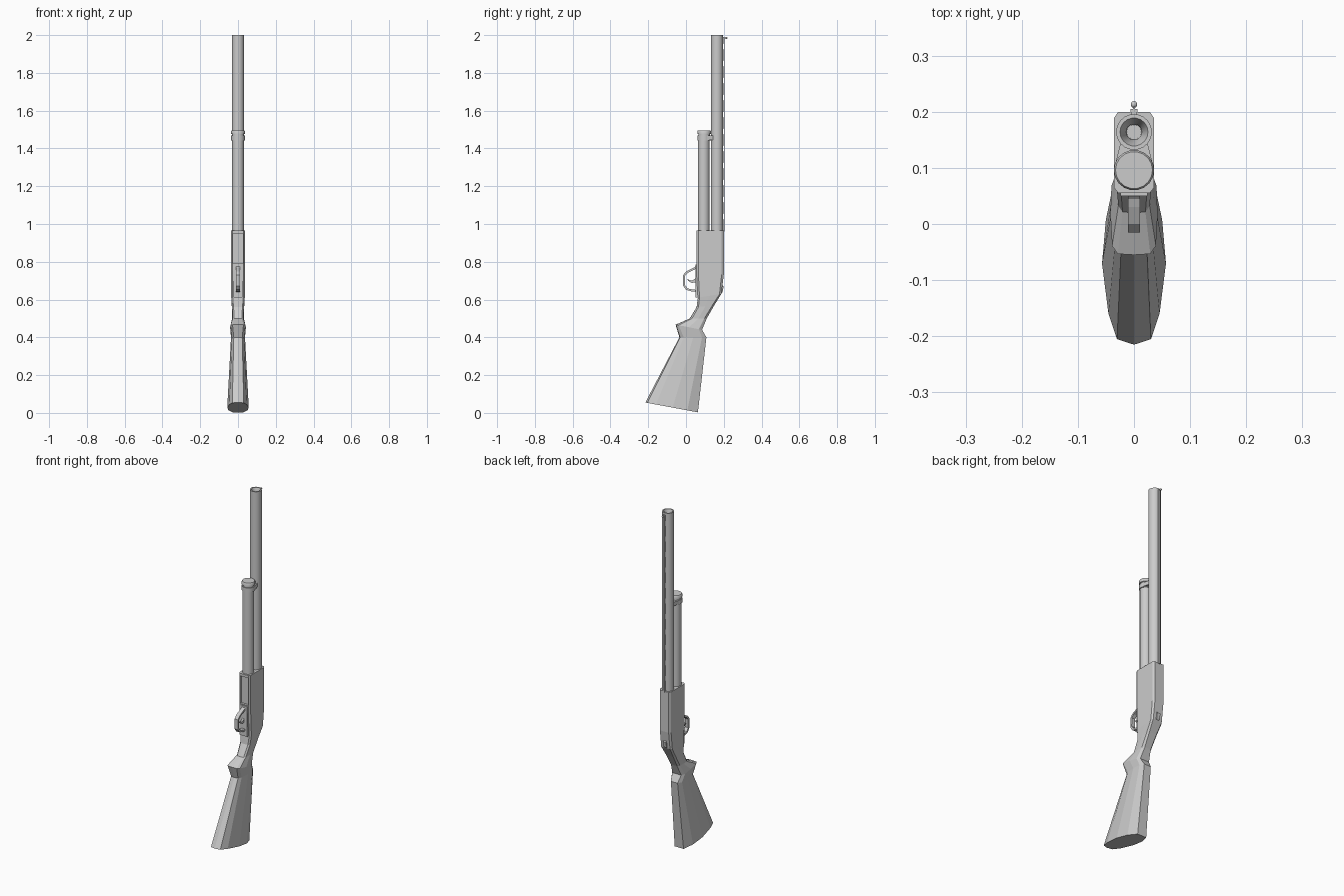
import bpy, bmesh, math
from mathutils import Vector

if "Cube" in bpy.data.objects:
    bpy.data.objects.remove(bpy.data.objects["Cube"], do_unlink=True)

grey = bpy.data.materials.new("plain_grey")
grey.use_nodes = True
grey.diffuse_color = (0.6, 0.6, 0.6, 1)
grey.node_tree.nodes["Principled BSDF"].inputs["Base Color"].default_value = (0.6, 0.6, 0.6, 1)


def finish(name, bm, smooth=False):
    bmesh.ops.recalc_face_normals(bm, faces=bm.faces)
    mesh = bpy.data.meshes.new(name)
    bm.to_mesh(mesh)
    bm.free()
    mesh.materials.append(grey)
    ob = bpy.data.objects.new(name, mesh)
    bpy.context.scene.collection.objects.link(ob)
    if smooth:
        bpy.ops.object.select_all(action="DESELECT")
        ob.select_set(True)
        bpy.context.view_layer.objects.active = ob
        bpy.ops.object.shade_smooth_by_angle(angle=math.radians(35))
    return ob


def loft(name, rings, smooth=False):
    """Skin a list of equal closed rings and cap both ends."""
    bm = bmesh.new()
    rows = [[bm.verts.new(p) for p in ring] for ring in rings]
    n = len(rows[0])
    for a, b in zip(rows, rows[1:]):
        for i in range(n):
            j = (i + 1) % n
            bm.faces.new((a[i], a[j], b[j], b[i]))
    bm.faces.new(rows[0])
    bm.faces.new(rows[-1])
    return finish(name, bm, smooth)


def turned(name, y, profile, sides=18):
    """Round part about a vertical axis, profile is (radius, z)."""
    angles = [2 * math.pi * i / sides for i in range(sides)]
    return loft(name, [[(r * math.cos(a), y + r * math.sin(a), z) for a in angles]
                       for r, z in profile], True)


def side_prism(name, outline, half):
    """Extrude a (y, z) outline across x."""
    return loft(name, [[(x, y, z) for y, z in outline] for x in (-half, half)])


def box(name, x, y0, y1, z0, z1):
    return side_prism(name, [(y0, z0), (y1, z0), (y1, z1), (y0, z1)], x)


# Cross-sections: (share of depth from front to back, share of half width)
BOXY = [(0, 0), (0, 0.78), (0.07, 1), (0.5, 1), (0.92, 1), (1, 0.78)]
OVAL = [(0, 0), (0.035, 0.53), (0.2, 0.8), (0.52, 1), (0.8, 0.88), (1, 0.5)]


def section(front, back, width, blend):
    f, b = Vector((0, *front)), Vector((0, *back))
    half = []
    for (t0, w0), (t1, w1) in zip(BOXY, OVAL):
        p = f.lerp(b, t0 + (t1 - t0) * blend)
        p.x = width * (w0 + (w1 - w0) * blend)
        half.append(p)
    return half + [Vector((-p.x, p.y, p.z)) for p in reversed(half[1:])]


# Receiver, from its top face down to the wrist
receiver = loft("receiver", [section(*s) for s in (
    ((0.055, 0.965), (0.2, 0.965), 0.036, 0),
    ((0.055, 0.75), (0.2, 0.73), 0.036, 0),
    ((0.063, 0.61), (0.187, 0.63), 0.036, 0),
    ((0.056, 0.56), (0.15, 0.57), 0.033, 0.3),
)])

# Wrist, pistol grip and butt
loft("stock", [section(*s) for s in (
    ((0.056, 0.56), (0.15, 0.57), 0.033, 0.3),
    ((0.02, 0.5), (0.11, 0.5), 0.031, 0.5),
    ((-0.055, 0.467), (0.085, 0.44), 0.042, 0.35),
    ((-0.035, 0.4), (0.108, 0.4), 0.037, 0.7),
    ((-0.215, 0.055), (0.063, 0.003), 0.057, 1),
)])

# Loading port cut into the receiver front
cutter = box("loading_port_cutter", 0.026, 0.03, 0.068, 0.79, 0.95)
cutter.hide_render = True
cutter.hide_viewport = True
cut = receiver.modifiers.new("loading_port", "BOOLEAN")
cut.object = cutter
cut.operation = "DIFFERENCE"
cut.solver = "EXACT"

# Barrel with an open muzzle
turned("barrel", 0.164, [(0.032, 0.955), (0.032, 2.0), (0.025, 2.0),
                         (0.014, 1.97), (0.013, 1.9)])

# Magazine tube and its ringed cap
turned("magazine_tube", 0.094, [(0.031, 0.955), (0.031, 1.455)])
turned("magazine_cap", 0.096, [(0.036, 1.443), (0.036, 1.468), (0.031, 1.468),
                               (0.031, 1.476), (0.036, 1.476), (0.036, 1.491),
                               (0.033, 1.496)])

# Clip joining the cap to the barrel
clip = [(-0.034, 0.105), (0.034, 0.105), (0.024, 0.145), (-0.024, 0.145)]
loft("barrel_clip", [[(x, y, z) for x, y in clip] for z in (1.446, 1.468)])

# Ventilated rib on evenly spaced posts
box("sighting_rib", 0.006, 0.2, 0.205, 0.96, 1.99)
for i in range(12):
    z = 0.965 + i * 0.09
    box("rib_post", 0.005, 0.19, 0.201, z, min(z + 0.06, 1.99))

# Bead sight
bm = bmesh.new()
bmesh.ops.create_icosphere(bm, subdivisions=2, radius=0.006)
bmesh.ops.translate(bm, verts=bm.verts, vec=(0, 0.213, 1.985))
finish("bead_sight", bm, True)
box("bead_stem", 0.002, 0.203, 0.211, 1.982, 1.988)

# Trigger plate, guard loop and trigger
box("trigger_plate", 0.024, 0.05, 0.066, 0.61, 0.785)
outer = [(0.06, 0.785), (0.045, 0.77), (0.03, 0.764), (0, 0.748), (-0.015, 0.73),
         (-0.015, 0.672), (0, 0.652), (0.03, 0.643), (0.06, 0.64)]
centre = Vector((0.06, 0.705))
inner = []
for y, z in outer:
    p = Vector((y, z))
    inner.append(p + (centre - p).normalized() * 0.011)
bm = bmesh.new()
rows = [[bm.verts.new((x, p[0], p[1])) for p in line]
        for line, x in ((outer, -0.011), (outer, 0.011), (inner, 0.011), (inner, -0.011))]
for k in range(4):
    a, b = rows[k], rows[(k + 1) % 4]
    for i in range(len(a) - 1):
        bm.faces.new((a[i], a[i + 1], b[i + 1], b[i]))
for end in (0, -1):
    bm.faces.new([r[end] for r in rows])
finish("trigger_guard", bm)
side_prism("trigger", [(0.056, 0.715), (0.03, 0.7), (0.008, 0.708),
                       (0.01, 0.7), (0.03, 0.688), (0.056, 0.692)], 0.005)

# Safety slide on the rear slope
side_prism("safety_slide", [(0.18, 0.625), (0.194, 0.64),
                            (0.199, 0.67), (0.185, 0.68)], 0.01)
